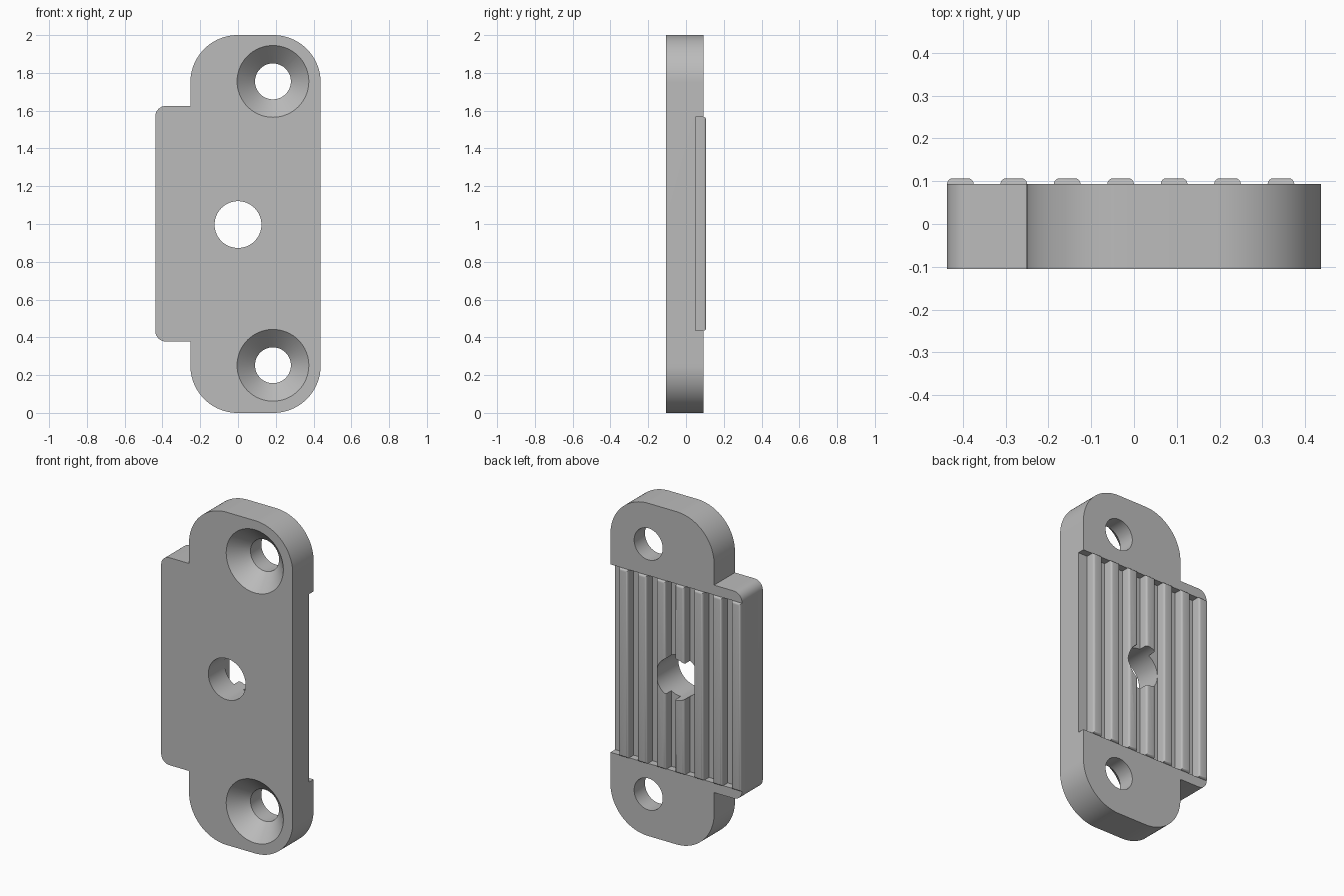
import bpy, bmesh, math
from mathutils import Matrix, Vector

cube = bpy.data.objects.get("Cube")
if cube:
    bpy.data.objects.remove(cube, do_unlink=True)

FRONT, BACK, FLOOR, CREST = -0.105, 0.093, 0.05, 0.107
RECESS_LOW, RECESS_HIGH = 0.436, 1.566
PITCH, RIDGE = 0.125, 0.0625
LEFT, RIGHT, SHOULDER = -0.4375, 0.4375, -0.252

grey = bpy.data.materials.new("plain grey")
grey.use_nodes = True
grey.diffuse_color = (0.5, 0.5, 0.5, 1)
grey.node_tree.nodes["Principled BSDF"].inputs["Base Color"].default_value = (0.5, 0.5, 0.5, 1)


def make_object(name, bm):
    bmesh.ops.recalc_face_normals(bm, faces=bm.faces)
    mesh = bpy.data.meshes.new(name)
    bm.to_mesh(mesh)
    bm.free()
    obj = bpy.data.objects.new(name, mesh)
    bpy.context.collection.objects.link(obj)
    mesh.materials.append(grey)
    return obj


def add_box(bm, x0, x1, y0, y1, z0, z1):
    size = Matrix.Diagonal((x1 - x0, y1 - y0, z1 - z0, 1))
    centre = Vector((x0 + x1, y0 + y1, z0 + z1)) / 2
    return bmesh.ops.create_cube(bm, size=1, matrix=Matrix.Translation(centre) @ size)["verts"]


def arc(cx, cz, r, start, steps):
    """Quarter circle, counterclockwise from the start angle in degrees."""
    angles = [math.radians(start + 90 * i / steps) for i in range(steps + 1)]
    return [(cx + r * math.cos(a), cz + r * math.sin(a)) for a in angles]


def turned_cutter(name, x, z, profile, sides=64):
    """Solid turned about the y axis from (y, radius) pairs."""
    bm = bmesh.new()
    rings = []
    for y, r in profile:
        rings.append([bm.verts.new((x + r * math.cos(math.tau * i / sides), y,
                                    z + r * math.sin(math.tau * i / sides)))
                      for i in range(sides)])
    for a, b in zip(rings, rings[1:]):
        for i in range(sides):
            j = (i + 1) % sides
            bm.faces.new((a[i], a[j], b[j], b[i]))
    bm.faces.new(rings[0])
    bm.faces.new(rings[-1])
    return make_object(name, bm)


def cut(obj, cutter):
    mod = obj.modifiers.new("cut", 'BOOLEAN')
    mod.operation = 'DIFFERENCE'
    mod.solver = 'EXACT'
    mod.object = cutter
    cutter.hide_render = True
    bpy.context.view_layer.objects.active = obj
    bpy.ops.object.modifier_apply(modifier=mod.name)


# Plate outline with large rounded ends and a side tab
R, T = 0.25, 0.055
outline = (arc(RIGHT - R, R, R, 270, 24) + arc(RIGHT - R, 2 - R, R, 0, 24)
           + arc(SHOULDER + R, 2 - R, R, 90, 24) + [(SHOULDER, 1.625)]
           + arc(LEFT + T, 1.625 - T, T, 90, 8) + arc(LEFT + T, 0.378 + T, T, 180, 8)
           + [(SHOULDER, 0.378)] + arc(SHOULDER + R, R, R, 180, 24))
bm = bmesh.new()
face = bm.faces.new([bm.verts.new((x, FRONT, z)) for x, z in outline])
extruded = bmesh.ops.extrude_face_region(bm, geom=[face])["geom"]
bmesh.ops.translate(bm, vec=(0, BACK - FRONT, 0),
                    verts=[v for v in extruded if isinstance(v, bmesh.types.BMVert)])
plate = make_object("mounting_plate", bm)

# Shallow recess across the back
bm = bmesh.new()
add_box(bm, -0.6, 0.6, FLOOR, 0.2, RECESS_LOW, RECESS_HIGH)
recess = make_object("recess_cutter", bm)

# Vertical grip ridges with softened crests
bm = bmesh.new()
for i in range(7):
    x = LEFT + i * PITCH
    add_box(bm, x, x + RIDGE, FLOOR, CREST, RECESS_LOW, RECESS_HIGH)
crest_edges = [e for e in bm.edges if all(v.co.y > BACK for v in e.verts)]
bmesh.ops.bevel(bm, geom=crest_edges, offset=0.0135, segments=4, profile=0.5, affect='EDGES')
ridges = make_object("grip_ridges", bm)

# Centre hole and two countersunk screw holes
centre_hole = turned_cutter("centre_hole_cutter", 0, 0.997, [(-0.3, 0.124), (0.3, 0.124)])
sink = [(FRONT - 0.01, 0.2), (FRONT + 0.095, 0.095), (0.3, 0.095)]
screw_holes = [turned_cutter("screw_hole_cutter", 0.185, z, sink) for z in (0.252, 1.755)]

for cutter in [recess, centre_hole] + screw_holes:
    cut(plate, cutter)
cut(ridges, centre_hole)
for cutter in [recess, centre_hole] + screw_holes:
    bpy.data.objects.remove(cutter, do_unlink=True)

# Smooth the curved walls and keep the rims sharp
bpy.ops.object.select_all(action='DESELECT')
for obj in (plate, ridges):
    obj.select_set(True)
bpy.context.view_layer.objects.active = plate
bpy.ops.object.shade_smooth_by_angle(angle=math.radians(30))
